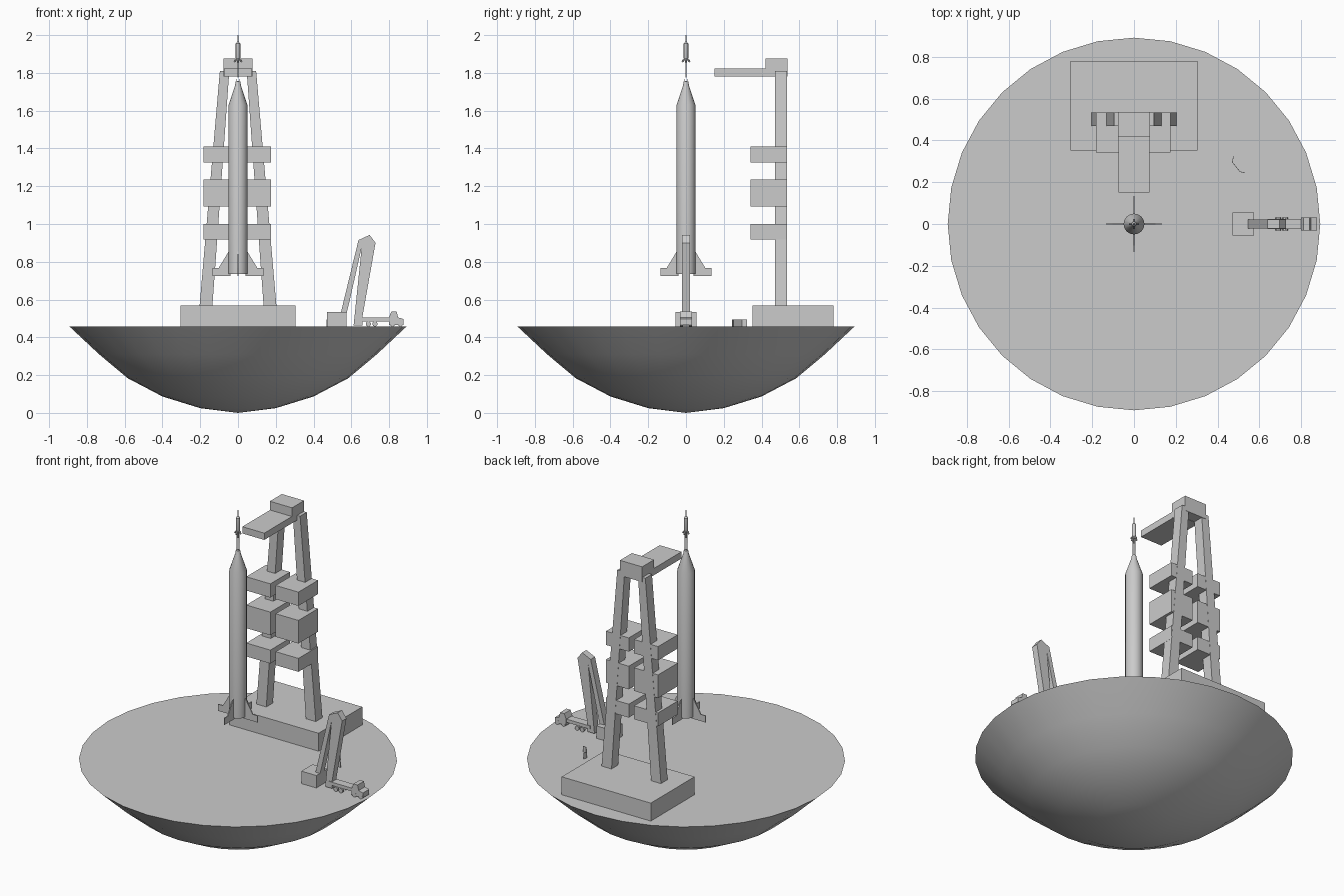
import bpy, bmesh, math
from mathutils import Vector

if "Cube" in bpy.data.objects:
    bpy.data.objects.remove(bpy.data.objects["Cube"])


def finish(name, bm, smooth=False):
    bmesh.ops.recalc_face_normals(bm, faces=bm.faces)
    me = bpy.data.meshes.new(name)
    bm.to_mesh(me)
    bm.free()
    ob = bpy.data.objects.new(name, me)
    bpy.context.collection.objects.link(ob)
    if smooth:
        bpy.ops.object.select_all(action='DESELECT')
        ob.select_set(True)
        bpy.context.view_layer.objects.active = ob
        bpy.ops.object.shade_smooth_by_angle(angle=math.radians(35))
    return ob


def lathe(name, profile, sides, center=(0, 0)):
    """Revolve (radius, z) points around a vertical axis, capping both ends."""
    bm = bmesh.new()
    rings = []
    for r, z in profile:
        n = sides if r > 0 else 1
        rings.append([bm.verts.new((center[0] + r * math.cos(2 * math.pi * i / sides),
                                    center[1] + r * math.sin(2 * math.pi * i / sides), z))
                      for i in range(n)])
    for a, b in zip(rings, rings[1:]):
        for i in range(sides):
            j = (i + 1) % sides
            if len(a) == 1:
                bm.faces.new((a[0], b[j], b[i]))
            elif len(b) == 1:
                bm.faces.new((a[i], a[j], b[0]))
            else:
                bm.faces.new((a[i], a[j], b[j], b[i]))
    for ring in (rings[0], rings[-1]):
        if len(ring) > 1:
            bm.faces.new(ring)
    return finish(name, bm, True)


def slab(name, pts, y0, y1, angle=0):
    """Extrude an (x, z) outline from y0 to y1, then turn it about z."""
    bm = bmesh.new()
    a = [bm.verts.new((x, y0, z)) for x, z in pts]
    b = [bm.verts.new((x, y1, z)) for x, z in pts]
    bm.faces.new(a)
    bm.faces.new(b[::-1])
    for i in range(len(pts)):
        j = (i + 1) % len(pts)
        bm.faces.new((a[i], b[i], b[j], a[j]))
    ob = finish(name, bm)
    ob.rotation_euler.z = angle
    return ob


def box(name, x0, x1, y0, y1, z0, z1):
    return slab(name, [(x0, z0), (x1, z0), (x1, z1), (x0, z1)], y0, y1)


def rod(name, p, q, r, sides=6):
    p, q = Vector(p), Vector(q)
    bm = bmesh.new()
    bmesh.ops.create_cone(bm, cap_ends=True, segments=sides, radius1=r, radius2=r,
                          depth=(q - p).length)
    ob = finish(name, bm, True)
    ob.location = (p + q) / 2
    ob.rotation_euler = (q - p).to_track_quat('Z', 'Y').to_euler()
    return ob


G = 0.457  # ground level

# Island: flat-topped bowl
lathe("island_bowl", [(0, 0), (0.2, 0.025), (0.4, 0.087), (0.583, 0.183),
                      (0.735, 0.31), (0.892, G)], 32)

# Launch tower
box("tower_base", -0.305, 0.305, 0.352, 0.78, G - 0.01, 0.568)
for s, side in ((-1, "left"), (1, "right")):
    slab("tower_leg_" + side, [(s * 0.136, 0.56), (s * 0.204, 0.56),
                               (s * 0.096, 1.81), (s * 0.046, 1.81)], 0.47, 0.535)
    for z0, z1 in ((0.917, 1.0), (1.092, 1.235), (1.325, 1.41)):
        outer = 0.174 if s > 0 else 0.183
        x0, x1 = sorted((s * 0.018, s * outer))
        box("tower_platform_" + side, x0, x1, 0.342, 0.534, z0, z1)
box("tower_arm", -0.075, 0.075, 0.15, 0.47, 1.78, 1.822)
box("tower_head", -0.076, 0.076, 0.42, 0.537, 1.782, 1.876)

# Rocket body with nose cone
lathe("rocket_body", [(0.05, 0.735), (0.05, 1.63), (0.016, 1.732), (0.012, 1.755),
                      (0.0, 1.758)], 16)

# Four fins
for k in range(4):
    slab("rocket_fin", [(0.04, 0.725), (0.135, 0.725), (0.135, 0.766), (0.103, 0.766),
                        (0.04, 0.87)], -0.003, 0.003, k * math.pi / 2)

# Escape tower: struts, nozzles, motor and spike
for k in range(4):
    a = math.pi / 4 + k * math.pi / 2
    c, s = math.cos(a), math.sin(a)
    rod("escape_strut", (0.008 * c, 0.008 * s, 1.75), (0.005 * c, 0.005 * s, 1.875), 0.0018, 4)
    a = k * math.pi / 2
    c, s = math.cos(a), math.sin(a)
    rod("escape_nozzle", (0.006 * c, 0.006 * s, 1.876), (0.021 * c, 0.021 * s, 1.858), 0.005)
lathe("escape_motor", [(0.007, 1.865), (0.012, 1.88), (0.012, 1.955), (0.004, 1.965),
                       (0.003, 2.0)], 12)

# Hinged service mast and its pedestal
box("mast_pedestal", 0.472, 0.575, -0.055, 0.055, G - 0.005, 0.534)
slab("mast", [(0.543, 0.525), (0.638, 0.915), (0.697, 0.942), (0.728, 0.9),
              (0.658, 0.505), (0.658, 0.463), (0.612, 0.463), (0.655, 0.878),
              (0.588, 0.58), (0.574, 0.525)], -0.021, 0.021)

# Truck: bed, cab and wheels
box("truck_bed", 0.64, 0.815, -0.025, 0.025, 0.484, 0.504)
slab("truck_cab", [(0.8, 0.466), (0.876, 0.466), (0.876, 0.497), (0.848, 0.505),
                   (0.84, 0.537), (0.812, 0.537), (0.8, 0.508)], -0.031, 0.031)
for x in (0.69, 0.725, 0.818, 0.86):
    for s in (-1, 1):
        rod("truck_wheel", (x, s * 0.017, 0.471), (x, s * 0.032, 0.471), 0.014, 10)

# Small folded blast screen
path = [(0.478, 0.322), (0.472, 0.297), (0.508, 0.252), (0.532, 0.246)]
bm = bmesh.new()
low = [bm.verts.new((x, y, G)) for x, y in path]
high = [bm.verts.new((x, y, 0.494)) for x, y in path]
for i in range(3):
    bm.faces.new((low[i], low[i + 1], high[i + 1], high[i]))
screen = finish("blast_screen", bm)
screen.modifiers.new("thickness", 'SOLIDIFY').thickness = 0.003
